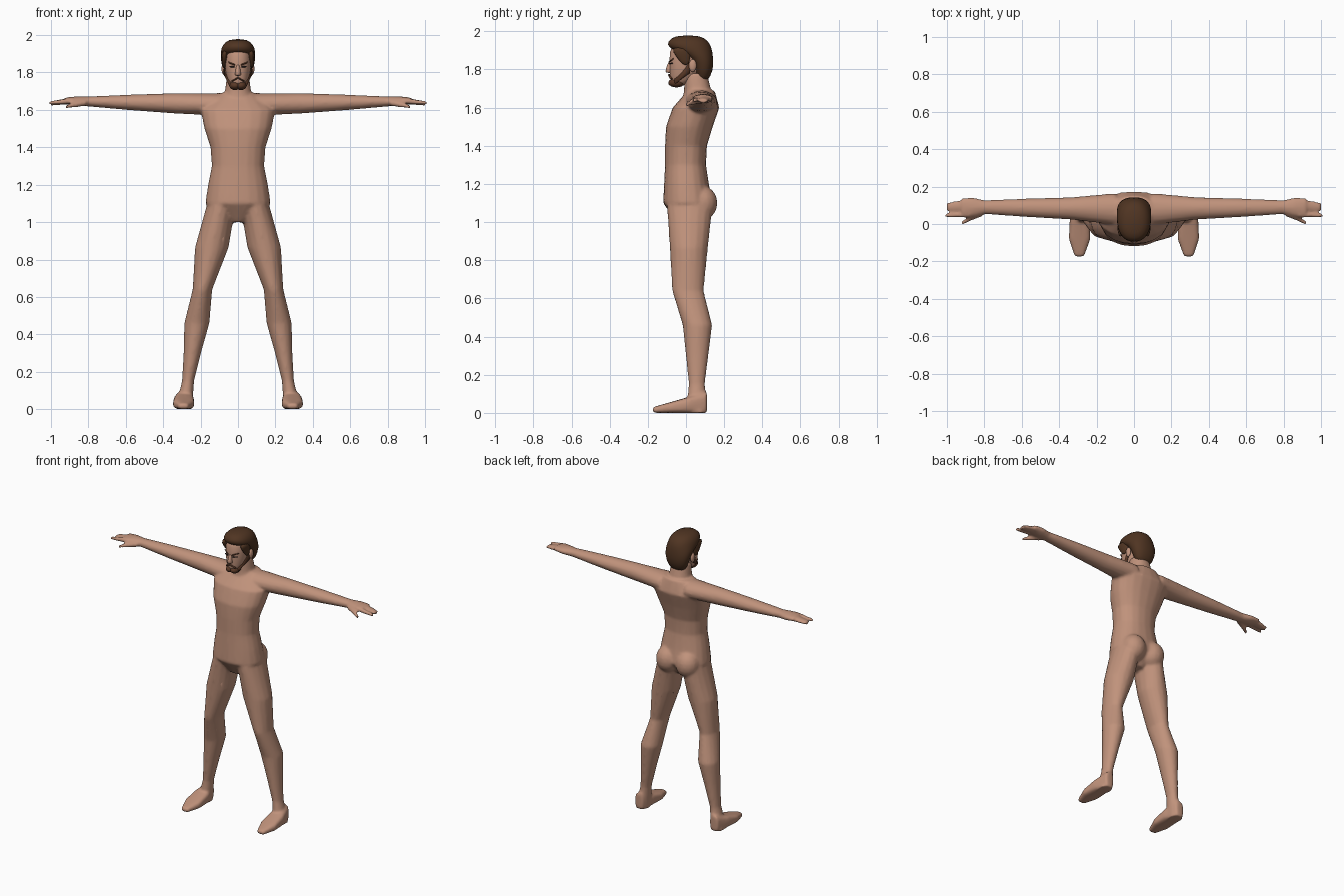
import bpy, bmesh
from math import cos, sin, tau, copysign
from mathutils import Matrix, Vector

default_cube = bpy.data.objects.get("Cube")
if default_cube:
    bpy.data.objects.remove(default_cube)


def material(name, red, green, blue):
    colour = (red, green, blue, 1)
    result = bpy.data.materials.new(name)
    result.use_nodes = True
    result.diffuse_color = colour
    shader = result.node_tree.nodes["Principled BSDF"]
    shader.inputs["Base Color"].default_value = colour
    shader.inputs["Roughness"].default_value = .8
    return result


skin = material("skin", .53, .29, .2)
hair_brown = material("hair brown", .08, .035, .016)
beard_brown = material("beard brown", .1, .04, .02)
eye_dark = material("eye dark", .03, .02, .02)


def rounded(angle, power):
    """Point on a unit circle, pushed towards a square by a power below one."""
    return [copysign(abs(value) ** power, value) for value in (cos(angle), sin(angle))]


def skin_rings(mesh, rings):
    """Join rings of points into one closed surface."""
    loops = [[mesh.verts.new(point) for point in ring] for ring in rings]
    for low, high in zip(loops, loops[1:]):
        for index in range(len(low)):
            mesh.faces.new((low[index - 1], low[index], high[index], high[index - 1]))
    mesh.faces.new(loops[0])
    mesh.faces.new(loops[-1])


def column(mesh, *levels, sides=20, power=.9):
    """Upright form on the centre line; a level is height, half width, front, back."""
    rings = []
    for height, half, front, back in levels:
        ring = []
        for index in range(sides):
            across, along = rounded(tau * index / sides, power)
            ring.append((half * across, (front + back + (back - front) * along) / 2, height))
        rings.append(ring)
    skin_rings(mesh, rings)


def limb(mesh, start, end, *sizes, sides=16, power=1):
    """Mirrored pair of straight limbs with evenly spaced sections of the given sizes."""
    start, end = Vector(start), Vector(end)
    span = end - start
    main = max(range(3), key=lambda axis: abs(span[axis]))
    first, second = [axis for axis in range(3) if axis != main]
    for mirror in (1, -1):
        rings = []
        for step, size in enumerate(sizes):
            centre = start + span * step / (len(sizes) - 1)
            ring = []
            for index in range(sides):
                point = centre.copy()
                across, along = rounded(tau * index / sides, power)
                point[first] += across * size[0] / 2
                point[second] += along * size[1] / 2
                point.x *= mirror
                ring.append(point)
            rings.append(ring)
        skin_rings(mesh, rings)


def balls(mesh, centre, radii):
    """Mirrored pair of ellipsoids."""
    shape = Matrix.Translation(centre) @ Matrix.Diagonal((*radii, 1))
    for mirror in (1, -1):
        flip = Matrix.Diagonal((mirror, 1, 1, 1))
        bmesh.ops.create_uvsphere(mesh, u_segments=16, v_segments=10, radius=1, matrix=flip @ shape)


def finish(mesh, name, colour, subdivide=False):
    bmesh.ops.recalc_face_normals(mesh, faces=mesh.faces)
    for face in mesh.faces:
        face.smooth = True
    data = bpy.data.meshes.new(name)
    mesh.to_mesh(data)
    mesh.free()
    data.materials.append(colour)
    result = bpy.data.objects.new(name, data)
    bpy.context.collection.objects.link(result)
    if subdivide:
        result.modifiers.new("Subdivision", "SUBSURF")
    return result


# Torso, neck and buttocks
figure = bmesh.new()
column(figure,
       (1, .05, -.05, .07),
       (1.1, .175, -.12, .14),
       (1.2, .16, -.115, .12),
       (1.3, .14, -.11, .105),
       (1.4, .147, -.11, .11),
       (1.5, .18, -.105, .14),
       (1.6, .2, -.07, .175),
       (1.69, .1, .01, .15))
column(figure, (1.6, .09, -.02, .14), (1.7, .07, -.01, .13), (1.78, .06, -.01, .11))
balls(figure, (.075, .085, 1.1), (.08, .08, .09))

# Legs
hip, knee = (.09, .02, 1.09), (.19, .01, .64)
calf, heel = (.22, .06, .46), (.29, .055, 0)
limb(figure, hip, knee, (.155, .24), (.18, .2), (.105, .165))
limb(figure, knee, calf, (.105, .165), (.135, .155))
limb(figure, calf, heel, (.135, .155), (.095, .12), (.065, .085), (.09, .11))

# Feet
limb(figure, (.288, .11, .055), (.292, -.175, .015),
     (.06, .11), (.11, .085), (.116, .057), (.05, .03), power=.6)

# Arms and palms
shoulder, wrist, knuckles = (.1, .08, 1.63), (.8, .09, 1.645), (.92, .09, 1.65)
limb(figure, shoulder, wrist, (.17, .12), (.12, .11), (.1, .085), (.075, .054))
limb(figure, wrist, knuckles, (.075, .054), (.105, .05), (.1, .036))

# Grouped fingers, index fingers and thumbs
limb(figure, (.88, .1, 1.65), (1, .09, 1.635), (.076, .036), (.05, .024))
limb(figure, (.88, .05, 1.65), (1.01, .045, 1.637), (.032, .032), (.02, .022))
limb(figure, (.81, .065, 1.64), (.92, .005, 1.617), (.05, .036), (.03, .032), (.024, .022))

# Body fused from the parts above
body = finish(figure, "body", skin)
fuse = body.modifiers.new("Fuse", "REMESH")
fuse.mode = "VOXEL"
fuse.voxel_size = .008
fuse.use_smooth_shade = True
soften = body.modifiers.new("Soften", "SMOOTH")
soften.iterations = 9
thin = body.modifiers.new("Thin", "DECIMATE")
thin.ratio = .35

# Head
head = bmesh.new()
column(head,
       (1.71, .025, -.07, -.02),
       (1.74, .05, -.085, .04),
       (1.8, .07, -.087, .1),
       (1.9, .075, -.09, .12),
       (1.95, .05, -.06, .09))
finish(head, "head", skin, subdivide=True)

# Nose
nose = bmesh.new()
column(nose, (1.78, .02, -.11, -.06), (1.8, .016, -.11, -.06), (1.85, .01, -.09, -.06), sides=8)
finish(nose, "nose", skin, subdivide=True)

# Ears
ears = bmesh.new()
balls(ears, (.076, .035, 1.82), (.012, .02, .033))
finish(ears, "ears", skin)

# Hair cap with side locks
hair = bmesh.new()
column(hair,
       (1.73, .05, .06, .11),
       (1.8, .08, .045, .147),
       (1.87, .094, .02, .142),
       (1.91, .094, -.1, .137),
       (1.95, .085, -.1, .12),
       (1.98, .045, -.05, .07))
limb(hair, (.075, 0, 1.82), (.07, -.03, 1.92), (.012, .03), (.03, .08), (.04, .11))
finish(hair, "hair", hair_brown, subdivide=True)

# Beard: chin tuft, jaw strips and moustache
beard = bmesh.new()
balls(beard, (.016, -.05, 1.73), (.03, .043, .024))
limb(beard, (.035, -.06, 1.735), (.07, .02, 1.81), (.026, .036), (.024, .04), (.018, .06))
limb(beard, (0, -.087, 1.772), (.035, -.077, 1.752), (.014, .009), (.014, .009))
finish(beard, "beard", beard_brown)

# Brows and eyes
brows = bmesh.new()
limb(brows, (.015, -.087, 1.84), (.052, -.068, 1.855), (.008, .008), (.008, .008))
finish(brows, "eyebrows", beard_brown)
eyes = bmesh.new()
limb(eyes, (.02, -.085, 1.83), (.045, -.073, 1.832), (.008, .007), (.008, .007))
finish(eyes, "eyes", eye_dark)
